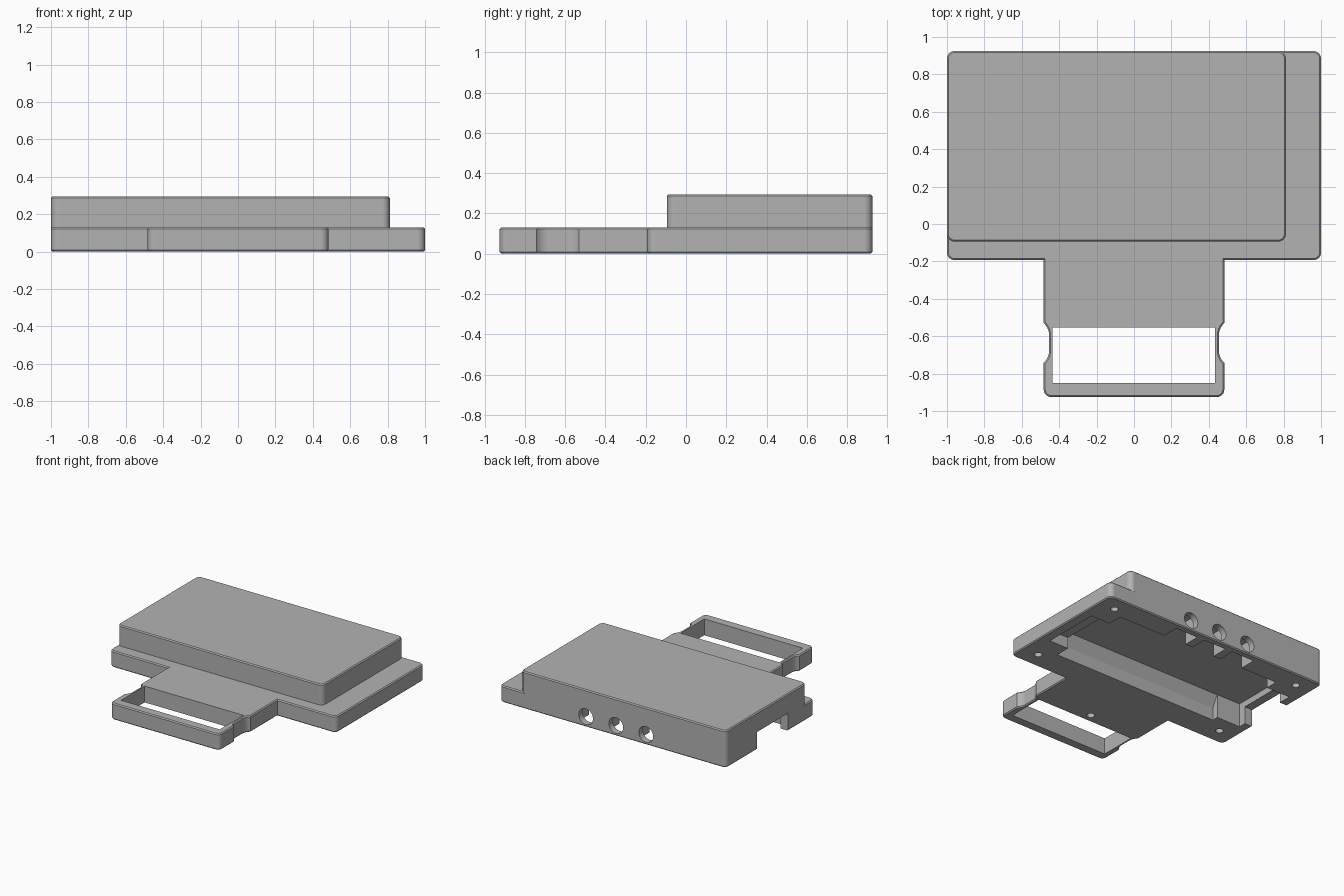
import bpy, bmesh, math
from mathutils import Vector, Matrix

cube = bpy.data.objects.get("Cube")
if cube:
    bpy.data.objects.remove(cube, do_unlink=True)

grey = bpy.data.materials.new("plain_grey")
grey.use_nodes = True
grey.diffuse_color = (0.45, 0.45, 0.45, 1)
grey.node_tree.nodes["Principled BSDF"].inputs["Base Color"].default_value = grey.diffuse_color


def rounded(points, steps=6):
    """Outline from (x, y, corner radius) points."""
    out = []
    for i, (x, y, r) in enumerate(points):
        p = Vector((x, y))
        if r == 0:
            out.append(p)
            continue
        before = (Vector(points[i - 1][:2]) - p).normalized()
        after = (Vector(points[(i + 1) % len(points)][:2]) - p).normalized()
        for k in range(steps + 1):
            t = math.pi / 2 * k / steps
            out.append(p + r * (before * (1 - math.sin(t)) + after * (1 - math.cos(t))))
    return out


def finish(name, bm):
    bmesh.ops.recalc_face_normals(bm, faces=bm.faces[:])
    mesh = bpy.data.meshes.new(name)
    bm.to_mesh(mesh)
    bm.free()
    mesh.materials.append(grey)
    obj = bpy.data.objects.new(name, mesh)
    bpy.context.collection.objects.link(obj)
    return obj


def slab(name, outline, z0, z1, chamfer_z=()):
    """Extrude an outline upward and chamfer the rims at the given heights."""
    bm = bmesh.new()
    face = bm.faces.new([bm.verts.new((p[0], p[1], z0)) for p in outline])
    new = bmesh.ops.extrude_face_region(bm, geom=[face])["geom"]
    bmesh.ops.translate(bm, vec=(0, 0, z1 - z0),
                        verts=[v for v in new if isinstance(v, bmesh.types.BMVert)])
    bmesh.ops.recalc_face_normals(bm, faces=bm.faces[:])
    rims = [e for e in bm.edges
            if any(all(abs(v.co.z - z) < 1e-5 for v in e.verts) for z in chamfer_z)]
    if rims:
        bmesh.ops.bevel(bm, geom=rims, offset=0.008, segments=1,
                        affect='EDGES', clamp_overlap=False)
    return finish(name, bm)


def block(name, x0, x1, y0, y1, z0, z1):
    return slab(name, [(x0, y0), (x1, y0), (x1, y1), (x0, y1)], z0, z1)


def cylinder(name, centre, radius, depth, turn=0):
    bm = bmesh.new()
    bmesh.ops.create_cone(bm, cap_ends=True, segments=32, radius1=radius, radius2=radius,
                          depth=depth, matrix=Matrix.Translation(centre) @ Matrix.Rotation(turn, 4, 'X'))
    return finish(name, bm)


def combine(target, tool, operation):
    mod = target.modifiers.new("combine", 'BOOLEAN')
    mod.operation, mod.solver, mod.object = operation, 'EXACT', tool
    bpy.context.view_layer.update()
    result = bpy.data.meshes.new_from_object(
        target.evaluated_get(bpy.context.evaluated_depsgraph_get()))
    target.modifiers.clear()
    target.data = result
    bpy.data.objects.remove(tool, do_unlink=True)


# Base plate with tongue and finger notches, mirrored from its right half
half = [(0.483, -0.925, 0.04), (0.483, -0.742, 0), (0.455, -0.715, 0.03), (0.455, -0.557, 0.03),
        (0.483, -0.53, 0), (0.483, -0.193, 0), (1, -0.193, 0.04), (1, 0.925, 0.04)]
outline = half + [(-x, y, r) for x, y, r in reversed(half)]
housing = slab("housing", rounded(outline), 0, 0.13, (0, 0.13))

# Raised upper box, flush with the plate at the back and one side
box = [(-1, -0.094, 0.04), (0.812, -0.094, 0.04), (0.812, 0.925, 0.04), (-1, 0.925, 0.04)]
combine(housing, slab("upper_box", rounded(box), 0.05, 0.295, (0.295,)), 'UNION')

# Strap window through the tongue
cutters = [block("window_cutter", -0.436, 0.434, -0.85, -0.553, -0.1, 0.2)]

# Main cavity with a connector slot behind every port
ports = (0.236, -0.03, -0.295)
ceiling = 0.19
cavity = [(-0.72, 0.03), (0.75, 0.03), (0.75, 0.74)]
for x in ports:
    cavity += [(x + 0.1, 0.74), (x + 0.1, 0.875), (x - 0.1, 0.875), (x - 0.1, 0.74)]
cavity += [(-0.72, 0.74), (-0.72, 0.64), (-0.93, 0.64), (-0.93, 0.08), (-0.72, 0.08)]
cutters.append(slab("cavity_cutter", cavity, -0.1, ceiling))

# Shallow recess under the ledge and cable opening in the opposite side
cutters.append(block("recess_cutter", 0.7, 0.92, 0.15, 0.62, -0.1, 0.09))
cutters.append(block("opening_cutter", -1.1, -0.9, 0.14, 0.535, -0.1, 0.14))

# Round ports in the back wall and screw holes underneath
for x in ports:
    cutters.append(cylinder("port_cutter", (x, 0.95, 0.082), 0.063, 0.2, math.pi / 2))
screws = [(x, y) for x in (-0.857, 0.857) for y in (-0.06, 0.8)] + [(0, -0.488)]
for x, y in screws:
    cutters.append(cylinder("screw_cutter", (x, y, 0), 0.029, 0.18))

for cutter in cutters:
    combine(housing, cutter, 'DIFFERENCE')

# Sloped fillet along the top of the inner front wall
bm = bmesh.new()
profile = ((0.025, 0.09), (0.025, ceiling + 0.005), (0.08, ceiling + 0.005))
ends = [[bm.verts.new((x, y, z)) for y, z in profile] for x in (-0.72, 0.75)]
for end in ends:
    bm.faces.new(end)
for i in range(3):
    j = (i + 1) % 3
    bm.faces.new((ends[0][i], ends[0][j], ends[1][j], ends[1][i]))
finish("inner_wall_fillet", bm)

# Smooth the rounded corners while keeping the large faces flat
bpy.ops.object.select_all(action='DESELECT')
housing.select_set(True)
bpy.context.view_layer.objects.active = housing
bpy.ops.object.shade_smooth_by_angle(angle=math.radians(30))
weighted = housing.modifiers.new("flat_faces", 'WEIGHTED_NORMAL')
weighted.keep_sharp = True
weighted.weight = 100
